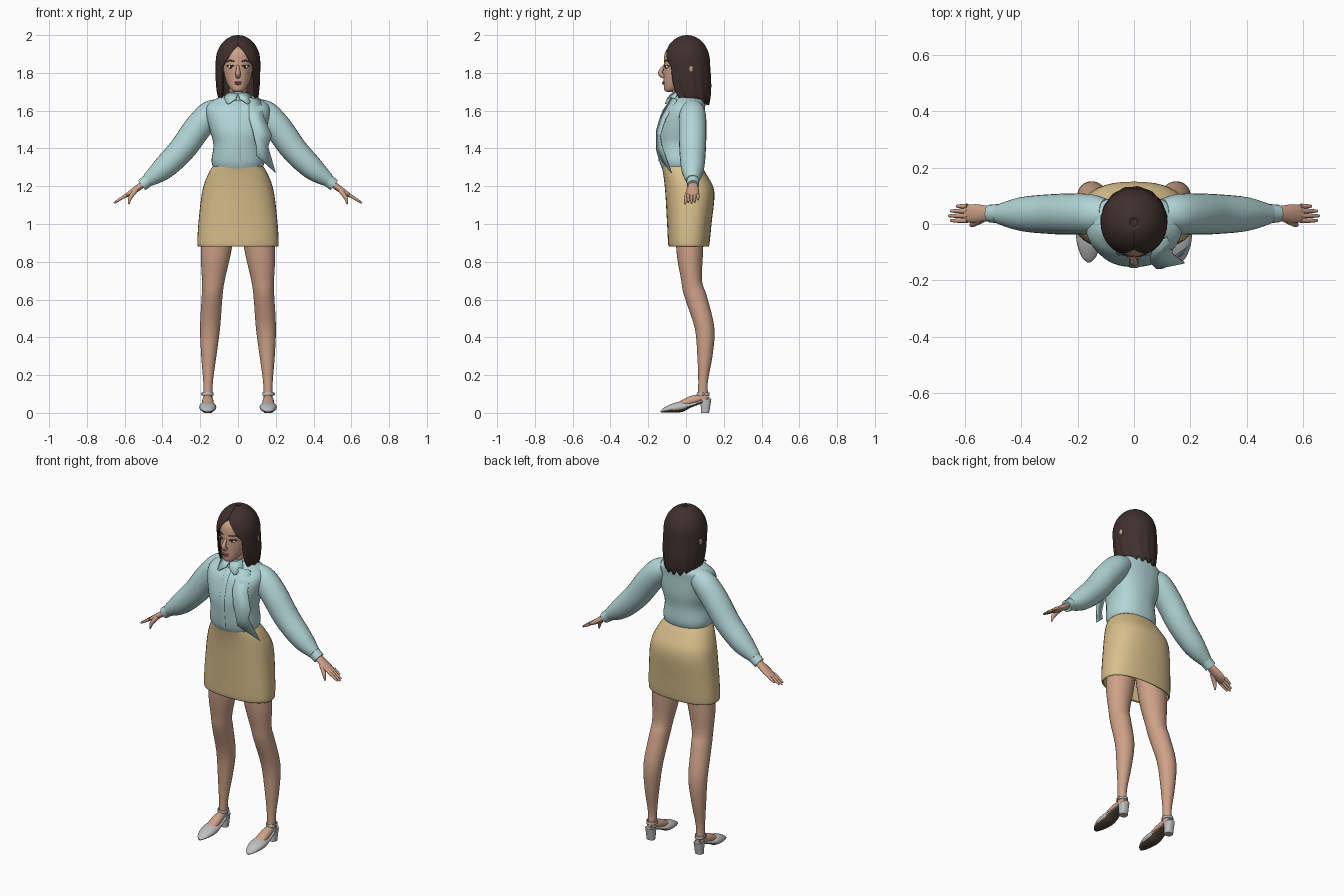
import bpy, bmesh, math
from mathutils import Vector

if "Cube" in bpy.data.objects:
    bpy.data.objects.remove(bpy.data.objects["Cube"], do_unlink=True)


def material(name, red, green, blue):
    mat = bpy.data.materials.new(name)
    mat.use_nodes = True
    mat.diffuse_color = (red, green, blue, 1)
    shader = next(node for node in mat.node_tree.nodes if node.type == 'BSDF_PRINCIPLED')
    shader.inputs["Base Color"].default_value = mat.diffuse_color
    return mat


SKIN = material("skin", .62, .36, .25)
BLOUSE = material("pale_blue_cloth", .45, .67, .68)
SKIRT = material("tan_cloth", .69, .52, .26)
HAIR = material("dark_brown_hair", .05, .03, .026)
SHOE = material("light_grey_leather", .52, .52, .53)
SOLE = material("brown_sole", .09, .06, .04)
LIPS = material("lips", .42, .15, .13)
WHITE = material("eye_white", .7, .7, .7)
GOLD = material("buckle_gold", .5, .3, .1)


def finish(bm, name, mat, thickness=0):
    """Turn a bmesh into a smooth shaded object, optionally as a thick shell."""
    bmesh.ops.recalc_face_normals(bm, faces=bm.faces)
    mesh = bpy.data.meshes.new(name)
    bm.to_mesh(mesh)
    bm.free()
    mesh.materials.append(mat)
    mesh.polygons.foreach_set("use_smooth", [True] * len(mesh.polygons))
    mesh.set_sharp_from_angle(angle=math.radians(50))
    obj = bpy.data.objects.new(name, mesh)
    bpy.context.collection.objects.link(obj)
    if thickness:
        shell = obj.modifiers.new("thickness", 'SOLIDIFY')
        shell.thickness = thickness
    return obj


def spline_rows(rows, steps=4):
    """Catmull-Rom interpolation of parameter rows."""
    result = []
    for i, (start, end) in enumerate(zip(rows, rows[1:])):
        before, after = rows[max(i - 1, 0)], rows[min(i + 2, len(rows) - 1)]
        for k in range(steps):
            t = k / steps
            result.append([q + t / 2 * (r - p + t * (2 * p - 5 * q + 4 * r - s + t * (3 * (q - r) + s - p)))
                           for p, q, r, s in zip(before, start, end, after)])
    return result + [rows[-1]]


def skin_rings(name, rings, mat, power=2.0, sides=32, closed=True, thickness=0):
    """Join superellipse rings, each a centre and two half axes."""
    bm = bmesh.new()
    loops = []
    for centre, across, along in rings:
        loop = []
        for i in range(sides):
            angle = math.tau * i / sides
            x, y = (math.copysign(abs(f) ** (2 / power), f) for f in (math.cos(angle), math.sin(angle)))
            loop.append(bm.verts.new(centre + across * x + along * y))
        loops.append(loop)
    for lower, upper in zip(loops, loops[1:]):
        for i in range(sides):
            bm.faces.new((lower[i - 1], lower[i], upper[i], upper[i - 1]))
    if closed:
        bm.faces.new(loops[0])
        bm.faces.new(loops[-1])
    return finish(bm, name, mat, thickness)


def column(name, rows, mat, centre=lambda z: 0, **options):
    """Upright form from rows of height, half width, front and back."""
    rings = [(Vector((centre(z), (front + back) / 2, z)), Vector((width, 0, 0)),
              Vector((0, (back - front) / 2, 0))) for z, width, front, back in spline_rows(rows)]
    return skin_rings(name, rings, mat, **options)


def limb(name, rows, mat, axis=(0, 1, 0), sides=16):
    """Form along a path from rows of x, y, z, half width on the axis and half depth (round if left out)."""
    rows = spline_rows(rows)
    points = [Vector(row[:3]) for row in rows]
    rings = []
    for i, row in enumerate(rows):
        ahead, behind = points[min(i + 1, len(points) - 1)], points[max(i - 1, 0)]
        direction = (ahead - behind).normalized()
        normal = direction.cross(Vector(axis)).normalized()
        rings.append((points[i], normal.cross(direction) * row[3], normal * row[-1]))
    return skin_rings(name, rings, mat, sides=sides)


def ball(name, position, size, mat):
    bm = bmesh.new()
    bmesh.ops.create_uvsphere(bm, u_segments=20, v_segments=12, radius=1)
    bmesh.ops.scale(bm, vec=size, verts=bm.verts)
    bmesh.ops.translate(bm, vec=position, verts=bm.verts)
    finish(bm, name, mat)


def sheet(name, rows, mat, thickness):
    """Thin shell from rows of points."""
    bm = bmesh.new()
    grid = [[bm.verts.new(point) for point in row] for row in rows]
    for upper, lower in zip(grid, grid[1:]):
        for i in range(len(upper) - 1):
            bm.faces.new((upper[i], lower[i], lower[i + 1], upper[i + 1]))
    finish(bm, name, mat, thickness)


# Skirt with open hem
column("skirt", [(.88, .21, -.09, .12), (.9, .215, -.095, .125), (1, .21, -.1, .135),
                 (1.17, .19, -.11, .15), (1.26, .16, -.12, .11), (1.31, .13, -.13, .08)],
       SKIRT, power=2.4, sides=40, closed=False, thickness=.008)

# Blouse body, with a placket that follows its front
body_rows = [(1.28, .12, -.12, .07), (1.33, .14, -.14, .09), (1.42, .13, -.15, .09), (1.5, .15, -.15, .1),
             (1.6, .17, -.12, .1), (1.65, .14, -.08, .1), (1.69, .05, -.06, .06)]
column("blouse_body", body_rows, BLOUSE, power=2.3, sides=40)
limb("placket", [(0, front, z, .016, .004) for z, width, front, back in body_rows[1:-1]], BLOUSE, axis=(1, 0, 0))

# Neck and collar band
column("neck", [(1.6, .05, -.05, .05), (1.76, .045, -.06, .03)], SKIN)
column("collar_band", [(1.65, .07, -.08, .07), (1.7, .055, -.07, .045)], BLOUSE, closed=False, thickness=.006)

# Neck scarf hanging over the left chest
sheet("scarf_tail", [[(.06, -.08, 1.67), (.12, -.05, 1.66)],
                     [(.06, -.14, 1.56), (.14, -.11, 1.56)],
                     [(.08, -.16, 1.49), (.18, -.14, 1.47)],
                     [(.1, -.16, 1.4), (.16, -.13, 1.41)],
                     [(.1, -.15, 1.36), (.2, -.08, 1.27)]], BLOUSE, .006)

# Head, nose and lips
column("head", [(1.7, .015, -.1, -.07), (1.71, .035, -.115, -.04), (1.76, .065, -.118, .04),
                (1.84, .08, -.118, .09), (1.92, .08, -.105, .09), (1.98, .02, -.03, .03)], SKIN)
limb("nose", [(0, -.115, 1.84, .006), (0, -.136, 1.8, .013), (0, -.115, 1.78, .012)], SKIN, axis=(1, 0, 0))
for name, z, width in (("upper_lip", 1.75, .02), ("lower_lip", 1.742, .017)):
    ball(name, (0, -.118, z), (width, .008, .005), LIPS)

# Hair: a dome running into a curtain, parted over the face, with pointed strand ends
STEPS, COLUMNS = 14, 120
hair_rows = []
for step in range(1, 2 * STEPS + 1):
    turn = min(step / STEPS, 1) * math.pi / 2
    fall = max(step / STEPS - 1, 0)
    z = 1.86 + .14 * math.cos(turn) - .2 * fall
    radius = .118 * math.sin(turn) * (1 - .15 * fall ** 4)
    parting = .083 * min(1, max(0, 1.945 - z) * 9) ** .8
    opening = math.asin(parting / max(radius, parting + .01))
    row = []
    for i in range(COLUMNS + 1):
        share = i / COLUMNS
        angle = opening + (math.tau - 2 * opening) * share
        reach = radius * (1 + .02 * fall * math.sin(share * 70))
        tip = .03 * fall ** 2 * (abs(math.sin(share * 34)) - .5 + .5 * math.sin(share * math.pi))
        row.append((reach * math.sin(angle), .005 + .015 * fall - 1.03 * reach * math.cos(angle), z - tip))
    hair_rows.append(row)
sheet("hair", hair_rows, HAIR, .008)
ball("hair_crown", (0, .005, 1.98), (.04, .04, .02), HAIR)


def face_front(x):
    return 8 * x * x - .12


# Paired parts
for side, tag in ((1, "left_"), (-1, "right_")):
    # Eyes, lashes, brows and ears
    ball(tag + "eye", (side * .037, face_front(.037) + .01, 1.832), (.017, .01, .009), WHITE)
    ball(tag + "iris", (side * .036, face_front(.036) + .004, 1.832), (.008, .006, .009), HAIR)
    for name, z in (("lash", 1.84), ("brow", 1.865)):
        arch = [(side * x, face_front(x) + .002, z - 10 * (x - .04) ** 2, .003) for x in (.02, .04, .06)]
        limb(tag + name, arch, HAIR, sides=8)
    ball(tag + "ear", (side * .105, .025, 1.82), (.014, .016, .03), SKIN)

    # Collar point
    sheet(tag + "collar_point", [[(side * .003, -.08, 1.69), (side * .056, -.04, 1.7)],
                                 [(side * .01, -.1, 1.665), (side * .075, -.06, 1.67)],
                                 [(side * .05, -.112, 1.638), (side * .06, -.11, 1.64)]], BLOUSE, .006)

    # Sleeve and cuff
    limb(tag + "sleeve", [(side * x, .035, z, radius) for x, z, radius in (
        (.1, 1.61, .055), (.15, 1.58, .07), (.22, 1.5, .073), (.3, 1.39, .07), (.4, 1.29, .06),
        (.48, 1.23, .035))], BLOUSE, sides=24)
    limb(tag + "cuff", [(side * .47, .037, 1.235, .034), (side * .51, .037, 1.205, .032)], BLOUSE)

    # Hand with fingers and thumb
    limb(tag + "palm", [(side * .49, .037, 1.22, .022, .018), (side * .56, .037, 1.17, .033, .015),
                        (side * .6, .037, 1.146, .028, .008)], SKIN)
    for i, finger in enumerate(("index", "middle", "ring", "little")):
        reach = .066 - .007 * (i - 1) ** 2
        joints = [(side * (.59 + reach * t), .012 + .017 * i, 1.154 - .65 * reach * t, .009 - .004 * t ** 2)
                  for t in (0, .5, 1)]
        limb(tag + finger + "_finger", joints, SKIN, sides=10)
    limb(tag + "thumb", [(side * .54, .016, 1.18, .013), (side * .57, 0, 1.14, .011),
                         (side * .578, -.005, 1.105, .004)], SKIN, sides=10)

    # Leg, leaning inwards towards the hip
    column(tag + "leg", [(.07, .024, .06, .12), (.16, .025, .065, .115), (.3, .04, .06, .14),
                         (.45, .053, .046, .15), (.62, .055, -.01, .11), (.7, .06, -.025, .085),
                         (.85, .08, -.05, .09), (1.05, .09, -.06, .1)],
           SKIN, centre=lambda z: side * (.16 - .06 * z * z))

    # Foot
    limb(tag + "foot", [(side * .16, -.05, .03, .03, .018), (side * .16, .03, .065, .03, .025),
                        (side * .16, .12, .088, .014, .016)], SKIN, axis=(1, 0, 0))

    # Shoe with a darker underside
    shoe = limb(tag + "shoe", [(side * .16, y, z, width, depth) for y, z, width, depth in (
        (-.134, .006, .008, .005), (-.115, .014, .026, .012), (-.07, .025, .042, .024),
        (-.02, .033, .045, .027), (.03, .043, .036, .012), (.13, .074, .018, .008))],
        SHOE, axis=(1, 0, 0), sides=24)
    shoe.data.materials.append(SOLE)
    for face in shoe.data.polygons:
        face.material_index = int(face.normal.z < -.6)

    # Block heel, heel strap and buckle
    column(tag + "heel", [(0, .023, .08, .122), (.07, .027, .076, .134)], SHOE,
           centre=lambda z: side * .16, power=2.6)
    column(tag + "heel_strap", [(.092, .03, .056, .126), (.108, .03, .058, .124)], SHOE,
           centre=lambda z: side * .16, closed=False, thickness=.004)
    ball(tag + "buckle", (side * .19, .092, .1), (.005, .008, .008), GOLD)
